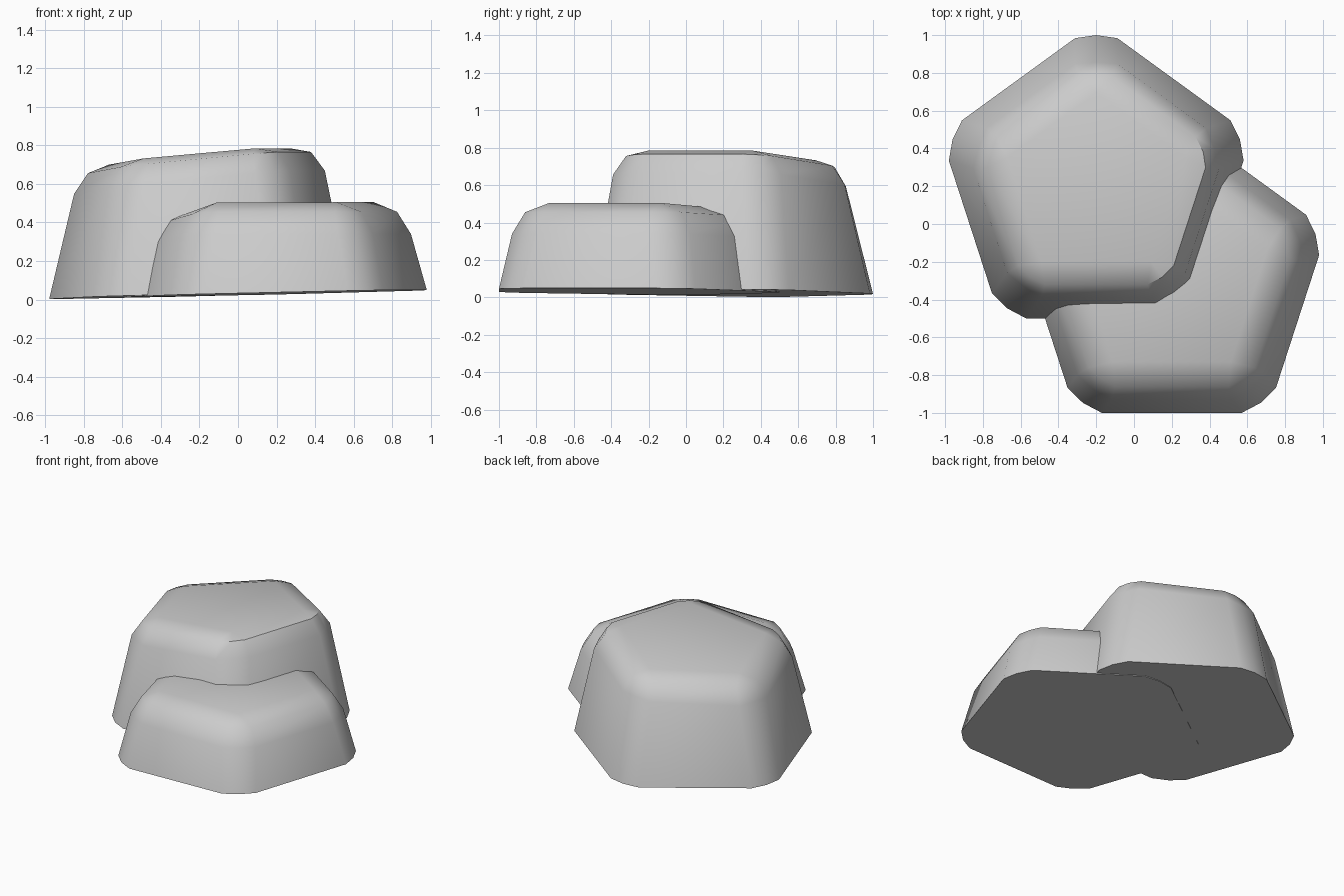
import bpy, bmesh
from math import cos, sin, radians, tan
from mathutils import Vector

if "Cube" in bpy.data.objects:
    bpy.data.objects.remove(bpy.data.objects["Cube"])


def ring_points(apothem, round_w, mid_r):
    """Pentagon outline with three points per rounded corner."""
    sharp = apothem / cos(radians(36))
    pts = []
    for k in range(5):
        a = radians(90 + 72 * k)
        out = Vector((cos(a), sin(a)))
        side = Vector((-sin(a), cos(a)))
        r_side = sharp - round_w * tan(radians(36))
        pts.append(out * r_side - side * round_w)
        pts.append(out * (mid_r if round_w else sharp))
        pts.append(out * r_side + side * round_w)
    return pts


def make_stone(name, center, rings):
    """rings: apothem, corner width, corner radius, height, slope, slope direction, height cap"""
    bm = bmesh.new()
    loops = []
    for ap, w, mid, h, slope, ang, cap in rings:
        d = Vector((cos(radians(ang)), sin(radians(ang))))
        loop = []
        for p in ring_points(ap, w, mid):
            z = min(cap, h + slope * p.dot(d))
            loop.append(bm.verts.new((p.x + center[0], p.y + center[1], z)))
        loops.append(loop)
    for lo, hi in zip(loops, loops[1:]):
        for i in range(15):
            j = (i + 1) % 15
            bm.faces.new((lo[i], lo[j], hi[j], hi[i]))
    bm.faces.new(loops[0][::-1])
    bm.faces.new(loops[-1])
    # top ring corners collapse to single points
    bmesh.ops.remove_doubles(bm, verts=bm.verts[:], dist=0.0005)
    bmesh.ops.recalc_face_normals(bm, faces=bm.faces[:])
    me = bpy.data.meshes.new(name)
    bm.to_mesh(me)
    bm.free()
    ob = bpy.data.objects.new(name, me)
    bpy.context.collection.objects.link(ob)
    bpy.ops.object.select_all(action='DESELECT')
    ob.select_set(True)
    bpy.context.view_layer.objects.active = ob
    bpy.ops.object.shade_smooth_by_angle(angle=radians(42))
    return ob


# tall stone with a slanted top
make_stone("tall_stone", (-0.2, 0.2), [
    (0.70, 0.112, 0.80, 0.024, 0.027, -18, 9),
    (0.59, 0.112, 0.655, 0.612, 0.097, -18, 9),
    (0.52, 0.085, 0.595, 0.714, 0.100, -18, 9),
    (0.40, 0, 0, 0.747, 0.095, -18, 9),
])

# low stone in front
make_stone("low_stone", (0.2, -0.3), [
    (0.70, 0.112, 0.80, 0.032, 0.024, -18, 9),
    (0.63, 0.112, 0.71, 0.341, 0.09, -30, 0.34),
    (0.56, 0.085, 0.64, 0.461, 0.12, -30, 0.455),
    (0.43, 0, 0, 0.511, 0.15, -30, 0.505),
])
